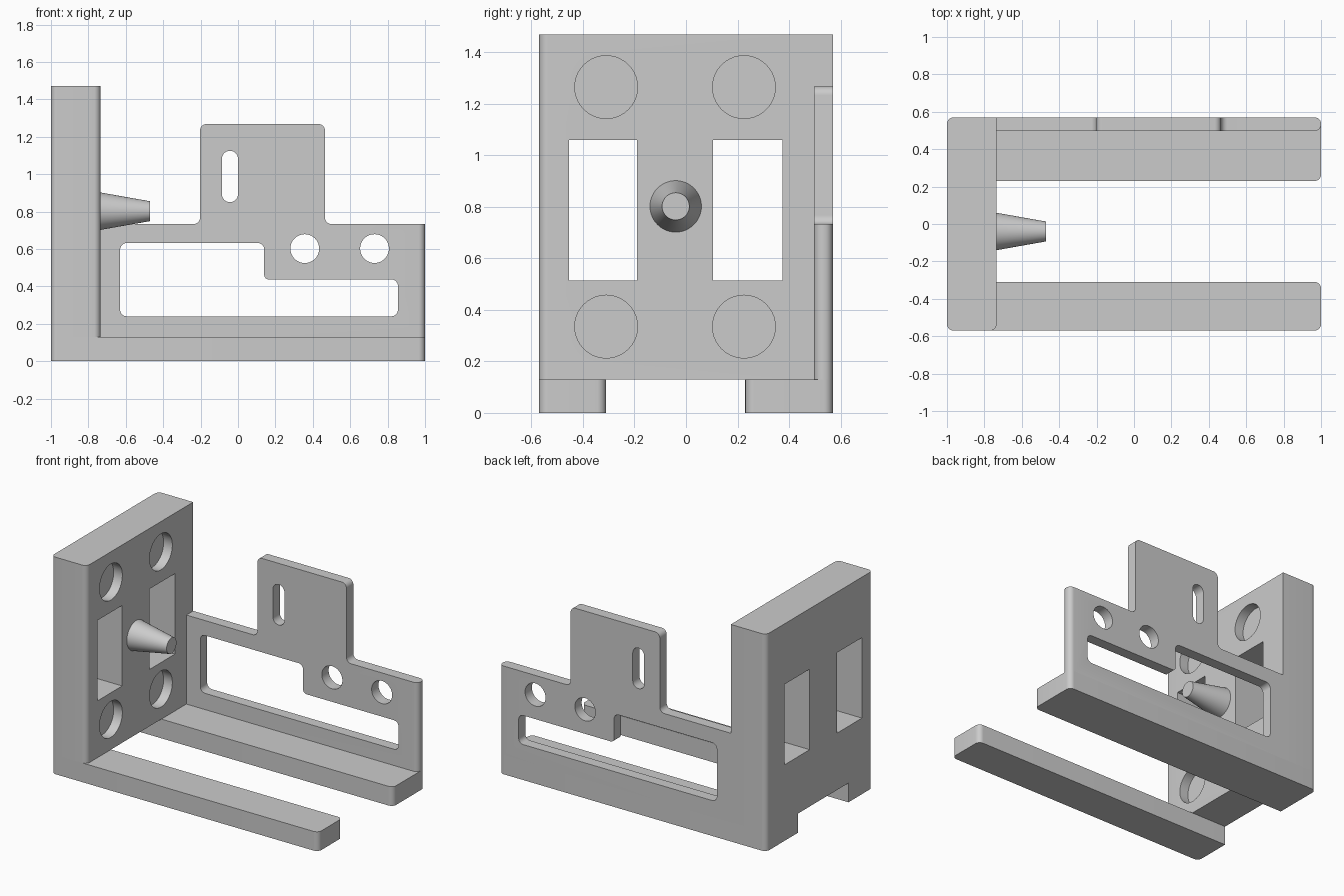
import bpy, bmesh, math
from mathutils import Vector, Matrix

if "Cube" in bpy.data.objects:
    bpy.data.objects.remove(bpy.data.objects["Cube"], do_unlink=True)

grey = bpy.data.materials.new("plain grey")
grey.use_nodes = True
grey.diffuse_color = (0.6, 0.6, 0.6, 1)
grey.node_tree.nodes["Principled BSDF"].inputs["Base Color"].default_value = (0.6, 0.6, 0.6, 1)

AXES = {
    "x": lambda a, b, h: (h, a, b),
    "y": lambda a, b, h: (a, h, b),
    "z": lambda a, b, h: (a, b, h),
}


def rounded(corners, steps=10):
    """Outline from right-angled corners (a, b, radius)."""
    pts = []
    for i, (a, b, r) in enumerate(corners):
        p = Vector((a, b))
        if r == 0:
            pts.append(p)
            continue
        u = (Vector(corners[i - 1][:2]) - p).normalized()
        v = (Vector(corners[(i + 1) % len(corners)][:2]) - p).normalized()
        c = p + (u + v) * r
        for k in range(steps + 1):
            t = math.pi / 2 * k / steps
            pts.append(c - (v * math.cos(t) + u * math.sin(t)) * r)
    return [p for i, p in enumerate(pts) if (p - pts[i - 1]).length > 1e-5]


def rect(a0, a1, b0, b1, r=0):
    return [(a0, b0, r), (a1, b0, r), (a1, b1, r), (a0, b1, r)]


def disc(a, b, r):
    return rect(a - r, a + r, b - r, b + r, r)


def finish(name, bm):
    bmesh.ops.recalc_face_normals(bm, faces=bm.faces[:])
    mesh = bpy.data.meshes.new(name)
    bm.to_mesh(mesh)
    bm.free()
    mesh.materials.append(grey)
    obj = bpy.data.objects.new(name, mesh)
    bpy.context.collection.objects.link(obj)
    return obj


def prism(name, corners, axis, h0, h1, round_end=0):
    """Extrude an outline along an axis; optionally round its vertical end at +x."""
    bm = bmesh.new()
    put = AXES[axis]
    face = bm.faces.new([bm.verts.new(put(p.x, p.y, h0)) for p in rounded(corners)])
    ext = bmesh.ops.extrude_face_region(bm, geom=[face])["geom"]
    bmesh.ops.translate(bm, vec=put(0, 0, h1 - h0),
                        verts=[g for g in ext if isinstance(g, bmesh.types.BMVert)])
    if round_end:
        ends = [e for e in bm.edges if all(v.co.x > 0.999 for v in e.verts)
                and abs(e.verts[0].co.z - e.verts[1].co.z) > 0.1]
        bmesh.ops.bevel(bm, geom=ends, offset=round_end, segments=6,
                        profile=0.5, affect="EDGES")
    return finish(name, bm)


def select(obj):
    bpy.ops.object.select_all(action="DESELECT")
    obj.select_set(True)
    bpy.context.view_layer.objects.active = obj


def cut(obj, outlines, axis, h0, h1):
    for outline in outlines:
        cutter = prism("cutter", outline, axis, h0, h1)
        cutter.hide_render = True
        mod = obj.modifiers.new("opening", "BOOLEAN")
        mod.operation = "DIFFERENCE"
        mod.solver = "EXACT"
        mod.object = cutter
        select(obj)
        bpy.ops.object.modifier_apply(modifier=mod.name)
        bpy.data.objects.remove(cutter, do_unlink=True)


R = 0.035
INNER, BASE, PLATE = -0.735, 0.13, 0.497

# Upright end wall with two through windows and four blind round pockets
wall = prism("end_wall", [(-1, -0.57, R), (INNER, -0.57, R), (INNER, 0.57, 0), (-1, 0.57, R)],
             "z", BASE, 1.47)
cut(wall, [rect(-0.455, -0.19, 0.515, 1.06), rect(0.105, 0.375, 0.515, 1.06)], "x", -1.2, -0.5)
cut(wall, [disc(y, z, 0.122) for y in (-0.31, 0.225) for z in (0.335, 1.265)], "x", -0.8, -0.5)

# Base rails
front_rail = prism("front_rail", [(-1, -0.57, R), (1, -0.57, R), (1, -0.31, R), (-1, -0.31, 0)],
                   "z", 0, BASE)
back_rail = prism("back_rail", [(-1, 0.23, 0), (1, 0.23, R), (1, 0.57, R), (-1, 0.57, R)],
                  "z", 0, BASE)

# Thin side plate with raised tab, stepped window, slot and holes
f = 0.035
plate = prism("side_plate", [
    (INNER, BASE, 0), (1, BASE, 0), (1, 0.733, 0), (0.465, 0.733, f), (0.465, 1.268, f),
    (-0.203, 1.268, f), (-0.203, 0.733, f), (INNER, 0.733, 0)], "y", PLATE, 0.57, 0.034)
stepped = [(-0.63, 0.24, f), (0.855, 0.24, f), (0.855, 0.437, f), (0.14, 0.437, 0.025),
           (0.14, 0.632, f), (-0.63, 0.632, f)]
slot = rect(-0.086, 0, 0.85, 1.125, 0.043)
cut(plate, [stepped, slot, disc(0.357, 0.602, 0.077), disc(0.73, 0.602, 0.077)], "y", 0.3, 0.8)

# Tapered peg on the wall
bm = bmesh.new()
bmesh.ops.create_cone(bm, cap_ends=True, segments=48, radius1=0.1, radius2=0.053, depth=0.265,
                      matrix=Matrix.Translation((-0.6025, -0.04, 0.802))
                      @ Matrix.Rotation(math.pi / 2, 4, "Y"))
peg = finish("tapered_peg", bm)

for part in (wall, front_rail, back_rail, plate, peg):
    select(part)
    bpy.ops.object.shade_smooth_by_angle(angle=math.radians(30))
